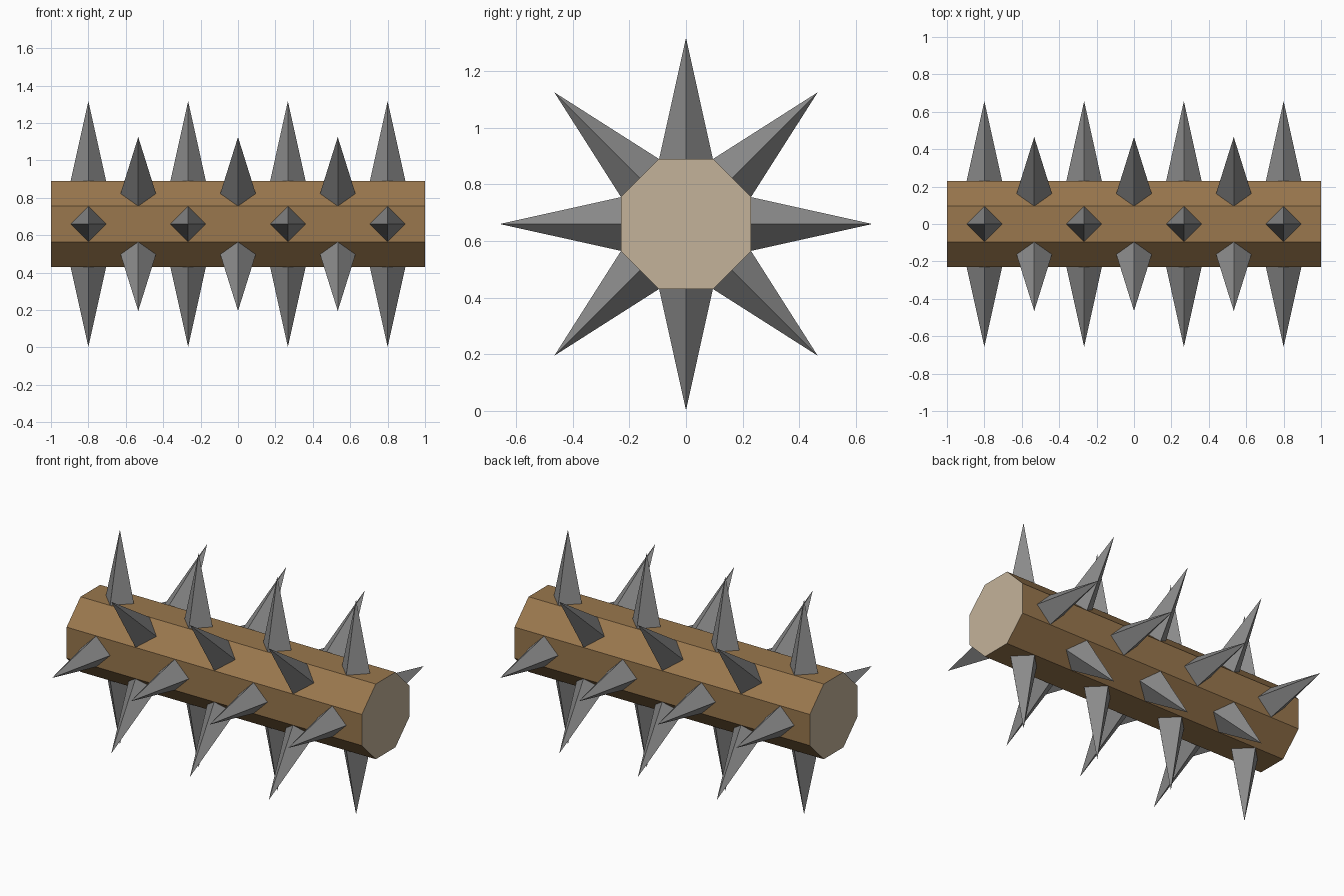
import bpy, bmesh, math
from mathutils import Matrix

if "Cube" in bpy.data.objects:
    bpy.data.objects.remove(bpy.data.objects["Cube"])

CENTRE_Z = 0.66
APOTHEM = 0.23          # centre of log to a flat side
TIP = 0.657             # centre of log to a spike tip
BASE_R = 0.095          # spike half width at the log surface


def material(name, rgb):
    m = bpy.data.materials.new(name)
    m.diffuse_color = (*rgb, 1)
    m.use_nodes = True
    m.node_tree.nodes["Principled BSDF"].inputs["Base Color"].default_value = m.diffuse_color
    return m


wood = material("brown wood", (0.32, 0.185, 0.075))
cut_wood = material("pale cut wood", (0.55, 0.45, 0.32))
iron = material("grey iron", (0.26, 0.26, 0.26))


def finish(bm, name, mats):
    bmesh.ops.recalc_face_normals(bm, faces=bm.faces)
    me = bpy.data.meshes.new(name)
    bm.to_mesh(me)
    bm.free()
    for m in mats:
        me.materials.append(m)
    ob = bpy.data.objects.new(name, me)
    ob.location.z = CENTRE_Z
    bpy.context.collection.objects.link(ob)
    return ob


# Octagonal log lying along x, with pale cut ends
bm = bmesh.new()
r = APOTHEM / math.cos(math.pi / 8)
bmesh.ops.create_cone(
    bm, cap_ends=True, segments=8, radius1=r, radius2=r, depth=2,
    matrix=Matrix.Rotation(math.pi / 2, 4, 'Y'))
# turn so that flat sides face up, down, front and back
flat = any(abs(v.co.y) < 0.01 for v in bm.verts)
if flat:
    bmesh.ops.rotate(bm, verts=bm.verts, matrix=Matrix.Rotation(math.pi / 8, 3, 'X'))
bm.normal_update()
for f in bm.faces:
    f.material_index = 1 if abs(f.normal.x) > 0.9 else 0
finish(bm, "log", [wood, cut_wood])


# One four-sided spike, corners along and across the log
def add_spike(bm, x, angle):
    mat = Matrix.Translation((x, 0, 0)) @ Matrix.Rotation(angle, 4, 'X')
    ring = [bm.verts.new(mat @ Matrix.Translation((
        BASE_R * math.cos(a), BASE_R * math.sin(a), APOTHEM - 0.001)).translation)
        for a in (i * math.pi / 2 for i in range(4))]
    tip = bm.verts.new(mat @ Matrix.Translation((0, 0, TIP)).translation)
    bm.faces.new(ring[::-1])
    for i in range(4):
        bm.faces.new((ring[i], ring[(i + 1) % 4], tip))


# Rings of spikes: straight and diagonal rings alternate along the log
for i in range(7):
    bm = bmesh.new()
    x = -0.8 + i * 1.6 / 6
    for k in range(4):
        add_spike(bm, x, k * math.pi / 2 + (i % 2) * math.pi / 4)
    finish(bm, f"spike_ring_{i + 1}", [iron])
